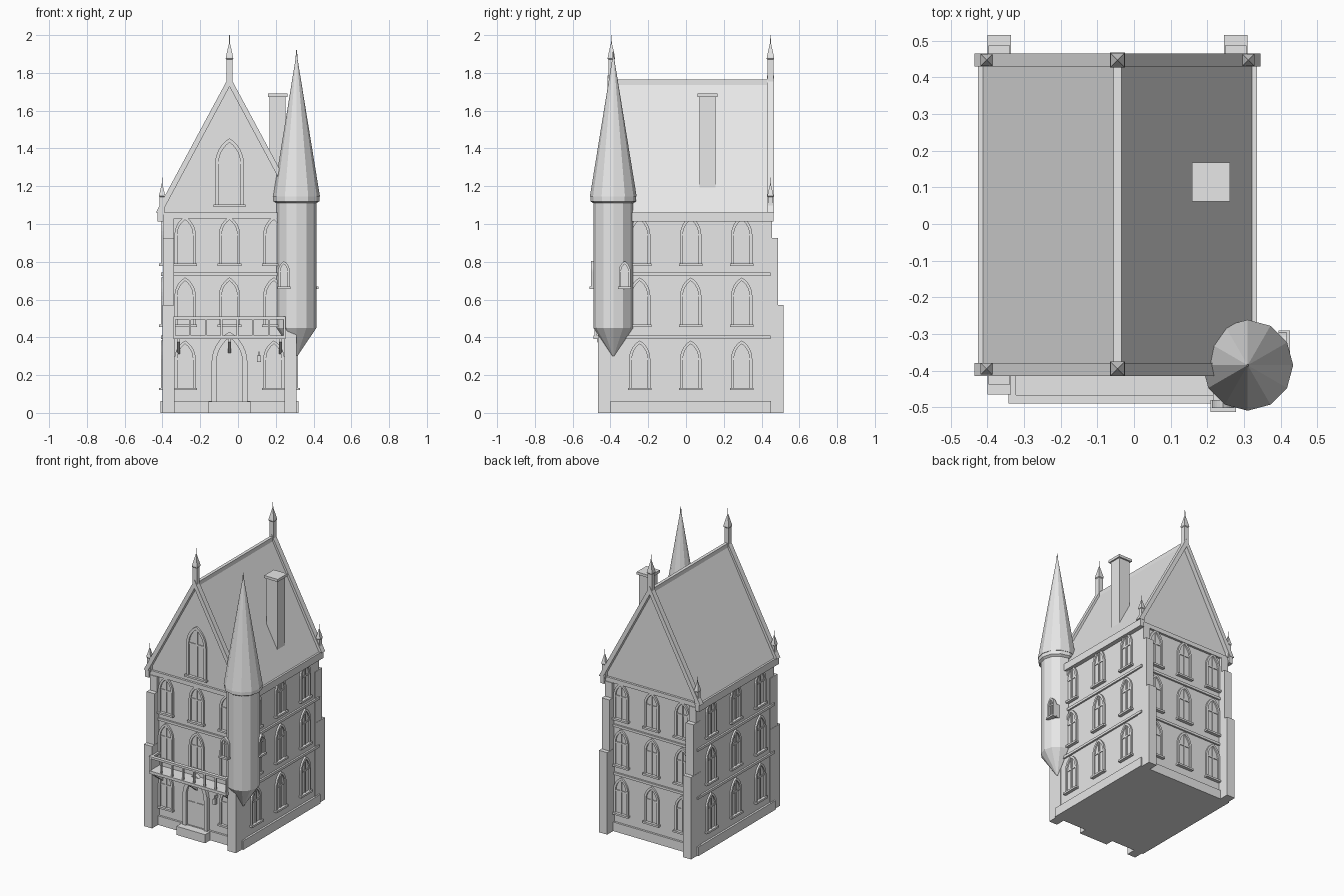
import bpy, bmesh
from math import sin, cos, acos, pi, radians, sqrt
from mathutils import Matrix, Vector

cube = bpy.data.objects.get("Cube")
if cube:
    bpy.data.objects.remove(cube, do_unlink=True)

stone = bpy.data.materials.new("pale_grey_stone")
stone.use_nodes = True
stone.diffuse_color = (0.8, 0.8, 0.8, 1)
stone.node_tree.nodes["Principled BSDF"].inputs["Base Color"].default_value = (0.8, 0.8, 0.8, 1)

CX, CY = -0.045, 0.025          # centre of the main block
HW, HD = 0.35, 0.41             # its half width and half depth
FRONT = CY - HD


def place(name, mesh, matrix=None):
    obj = bpy.data.objects.new(name, mesh)
    bpy.context.collection.objects.link(obj)
    if matrix:
        obj.matrix_world = matrix
    return obj


def finish(bm, name):
    bmesh.ops.recalc_face_normals(bm, faces=bm.faces)
    mesh = bpy.data.meshes.new(name)
    bm.to_mesh(mesh)
    bm.free()
    mesh.materials.append(stone)
    return mesh


def add_box(bm, x0, x1, y0, y1, z0, z1):
    m = Matrix.Translation(((x0 + x1) / 2, (y0 + y1) / 2, (z0 + z1) / 2))
    bmesh.ops.create_cube(bm, size=1, matrix=m @ Matrix.Diagonal((x1 - x0, y1 - y0, z1 - z0, 1)))


def box(name, *bounds):
    bm = bmesh.new()
    add_box(bm, *bounds)
    return place(name, finish(bm, name))


def add_prism(bm, points, y0, y1):
    """Extrude an x-z outline along y."""
    face = bm.faces.new([bm.verts.new((x, y0, z)) for x, z in points])
    out = bmesh.ops.extrude_face_region(bm, geom=[face])
    moved = [v for v in out["geom"] if isinstance(v, bmesh.types.BMVert)]
    bmesh.ops.translate(bm, verts=moved, vec=(0, y1 - y0, 0))


def prism(name, points, y0, y1):
    bm = bmesh.new()
    add_prism(bm, points, y0, y1)
    return place(name, finish(bm, name))


def lathe(name, x, y, profile, sides, turn=0):
    """Faceted solid from (radius, height) rings."""
    bm = bmesh.new()
    rings = [[bm.verts.new((x + r * cos(turn + 2 * pi * i / sides),
                            y + r * sin(turn + 2 * pi * i / sides), z)) for i in range(sides)]
             for r, z in profile]
    for low, high in zip(rings, rings[1:]):
        for i in range(sides):
            j = (i + 1) % sides
            bm.faces.new((low[i], low[j], high[j], high[i]))
    bm.faces.new(rings[0])
    bm.faces.new(rings[-1])
    return place(name, finish(bm, name))


def arch(w, h, inset=0, steps=6):
    """Pointed arch outline, left foot over the apex to the right foot."""
    spring = h - w * sin(pi / 3)
    r = w - inset
    end = acos(w / 2 / r)
    right = [(-w / 2 + r * cos(end * i / steps), spring + r * sin(end * i / steps))
             for i in range(steps + 1)]
    right = [(w / 2 - inset, 0)] + right
    return [(-x, z) for x, z in right] + right[-2::-1]


def add_arch_ring(bm, w, h, t, y0, y1):
    outer, inner = arch(w, h), arch(w, h, t)
    for i in range(len(outer) - 1):
        add_prism(bm, [outer[i], outer[i + 1], inner[i + 1], inner[i]], y0, y1)
    bmesh.ops.remove_doubles(bm, verts=bm.verts, dist=0.0001)
    # drop the hidden walls between neighbouring arch stones
    seen = {}
    for f in bm.faces:
        seen.setdefault(tuple(round(c, 4) for c in f.calc_center_median()), []).append(f)
    for doubled in [f for fs in seen.values() if len(fs) > 1 for f in fs]:
        bm.faces.remove(doubled)
    # a shared wall merged into one face has edges with more than two faces
    inside = [f for f in bm.faces if all(len(e.link_faces) > 2 for e in f.edges)]
    bmesh.ops.delete(bm, geom=inside, context="FACES_ONLY")


def window_mesh(name, w, h, t):
    bm = bmesh.new()
    add_arch_ring(bm, w, h, t, 0.01, -0.012)
    add_prism(bm, arch(w, h, t * 0.8), 0.01, -0.002)
    spring = h - w * sin(pi / 3)
    bar = w * 0.045
    add_box(bm, -bar, bar, -0.008, 0, 0, h - t * 1.5)
    add_box(bm, t - w / 2, w / 2 - t, -0.007, 0, spring - bar, spring + bar)
    add_box(bm, -w * 0.56, w * 0.56, -0.022, 0.01, -0.013, 0)
    return finish(bm, name)


# Main block, plinth and cornice
box("walls", CX - HW, CX + HW, FRONT, CY + HD, 0, 1.06)
box("plinth", CX - HW - 0.014, CX + HW + 0.014, FRONT - 0.014, CY + HD + 0.014, 0, 0.063)
for z in (0.392, 0.725):
    box("string_course", CX - HW - 0.012, CX + HW + 0.012, FRONT - 0.012, CY + HD + 0.012, z, z + 0.017)
box("eaves_cornice", CX - 0.378, CX + 0.378, CY - 0.425, CY + 0.425, 1.03, 1.06)
for s in (-1, 1):
    box("gutter", *sorted((CX + s * HW, CX + s * 0.38)), CY - 0.438, CY + 0.438, 1.012, 1.062)

# Stepped corner buttresses
for sx in (-1, 1):
    for sy in (-1, 1):
        for i, (depth, z0, z1) in enumerate(((0.49, 0, 0.57), (0.462, 0.57, 0.925), (0.43, 0.925, 1.03))):
            trim = 0.002 * i
            xs = sorted((CX + sx * (0.354 - trim), CX + sx * (0.291 + trim)))
            ys = sorted((CY + sy * 0.38, CY + sy * depth))
            box("buttress_stage", *xs, *ys, z0, z1)

# Steep roof, ridge and gable copings
prism("roof", [(CX - 0.368, 1.06), (CX, 1.757), (CX + 0.368, 1.06)], FRONT, CY + HD)
box("ridge", CX - 0.011, CX + 0.011, FRONT, CY + HD, 1.73, 1.765)
for y in (CY - 0.44, CY + 0.404):
    prism("gable_coping", [(CX - 0.39, 1.06), (CX, 1.785), (CX + 0.39, 1.06),
                           (CX + 0.358, 1.06), (CX, 1.727), (CX - 0.358, 1.06)], y, y + 0.036)


def pinnacle(x, y, z, half, height):
    r = half * sqrt(2)
    lathe("pinnacle", x, y, [(r * 0.8, z), (r * 0.8, z + height * 0.48), (r, z + height * 0.5),
                             (r * 0.95, z + height * 0.54), (r * 0.1, z + height * 0.84),
                             (r * 0.07, z + height)], 4, pi / 4)


for y in (CY - 0.42, CY + 0.422):
    pinnacle(CX, y, 1.75, 0.02, 0.25)
    for s in (-1, 1):
        pinnacle(CX + s * 0.357, y, 1.05, 0.016, 0.195)

# Chimney
box("chimney_shaft", 0.168, 0.252, 0.072, 0.156, 1.15, 1.675)
box("chimney_cap", 0.158, 0.262, 0.062, 0.167, 1.672, 1.69)

# Windows on all four walls
pane = window_mesh("window", 0.112, 0.25, 0.015)
for wall, turn in (("front", 0), ("right", 90), ("back", 180), ("left", 270)):
    rot = Matrix.Rotation(radians(turn), 4, "Z")
    side = turn % 180 == 90
    for col in (-1, 0, 1):
        for row, z in enumerate((0.133, 0.467, 0.79)):
            if wall == "front" and col == 0 and row == 0:
                continue
            local = Vector((col * (0.27 if side else 0.235), -(HW if side else HD), 0))
            spot = Matrix.Translation(Vector((CX, CY, z)) + rot @ local)
            place(wall + "_window", pane, spot @ rot)
place("gable_window", window_mesh("gable_window", 0.15, 0.35, 0.018),
      Matrix.Translation((CX, FRONT, 1.103)))

# Corner turret with pointed foot and spire
TX, TY = 0.31, -0.385
lathe("turret", TX, TY, [(0.004, 0.3), (0.105, 0.45), (0.105, 1.13)], 12)
lathe("turret_ring", TX, TY, [(0.105, 1.11), (0.121, 1.12), (0.121, 1.15), (0.105, 1.16)], 12)
lathe("turret_spire", TX, TY, [(0.124, 1.145), (0.006, 1.87), (0.002, 1.92)], 12)
small = window_mesh("turret_window", 0.062, 0.135, 0.012)
place("turret_front_window", small, Matrix.Translation((0.243, -0.49, 0.668)))
place("turret_side_window", small,
      Matrix.Translation((0.404, -0.325, 0.668)) @ Matrix.Rotation(pi / 2, 4, "Z"))
box("turret_front_window_block", 0.216, 0.27, -0.49, -0.44, 0.66, 0.755)
box("turret_side_window_block", 0.36, 0.404, -0.352, -0.298, 0.66, 0.755)

# Doorway, step and lantern
bm = bmesh.new()
add_arch_ring(bm, 0.19, 0.37, 0.026, 0.01, -0.025)
add_prism(bm, arch(0.19, 0.37, 0.02), 0.01, -0.008)
for x in (-0.035, 0.035):
    add_box(bm, x - 0.026, x + 0.026, -0.013, 0, 0.02, 0.17)
place("door", finish(bm, "door"), Matrix.Translation((CX, FRONT, 0.06)))
box("door_step", CX - 0.11, CX + 0.11, -0.455, FRONT, 0, 0.06)
box("lantern", 0.1, 0.122, -0.425, -0.403, 0.27, 0.305)
box("lantern_arm", 0.108, 0.114, -0.417, FRONT, 0.305, 0.325)

# Balcony with open railing and brackets
BX0, BX1, BY = CX - 0.297, CX + 0.297, -0.49
box("balcony_floor", BX0, BX1, BY, FRONT, 0.39, 0.41)
box("balcony_rail", BX0, BX1, BY, BY + 0.024, 0.495, 0.51)
for x in (BX0, BX1 - 0.02):
    box("balcony_side_rail", x, x + 0.02, BY, FRONT, 0.495, 0.51)
for i in range(8):
    x = BX0 + 0.005 + i * (BX1 - BX0 - 0.01) / 7
    box("balcony_post", x - 0.005, x + 0.005, BY + 0.006, BY + 0.018, 0.41, 0.495)
for s in (-1, 0, 1):
    x = CX + s * 0.27
    bracket = prism("balcony_bracket", [(FRONT, 0.31), (FRONT, 0.39), (BY + 0.02, 0.39), (BY + 0.02, 0.375)],
                    -0.008, 0.008)
    bracket.matrix_world = Matrix.Translation((x, 0, 0)) @ Matrix.Rotation(pi / 2, 4, "Z")
